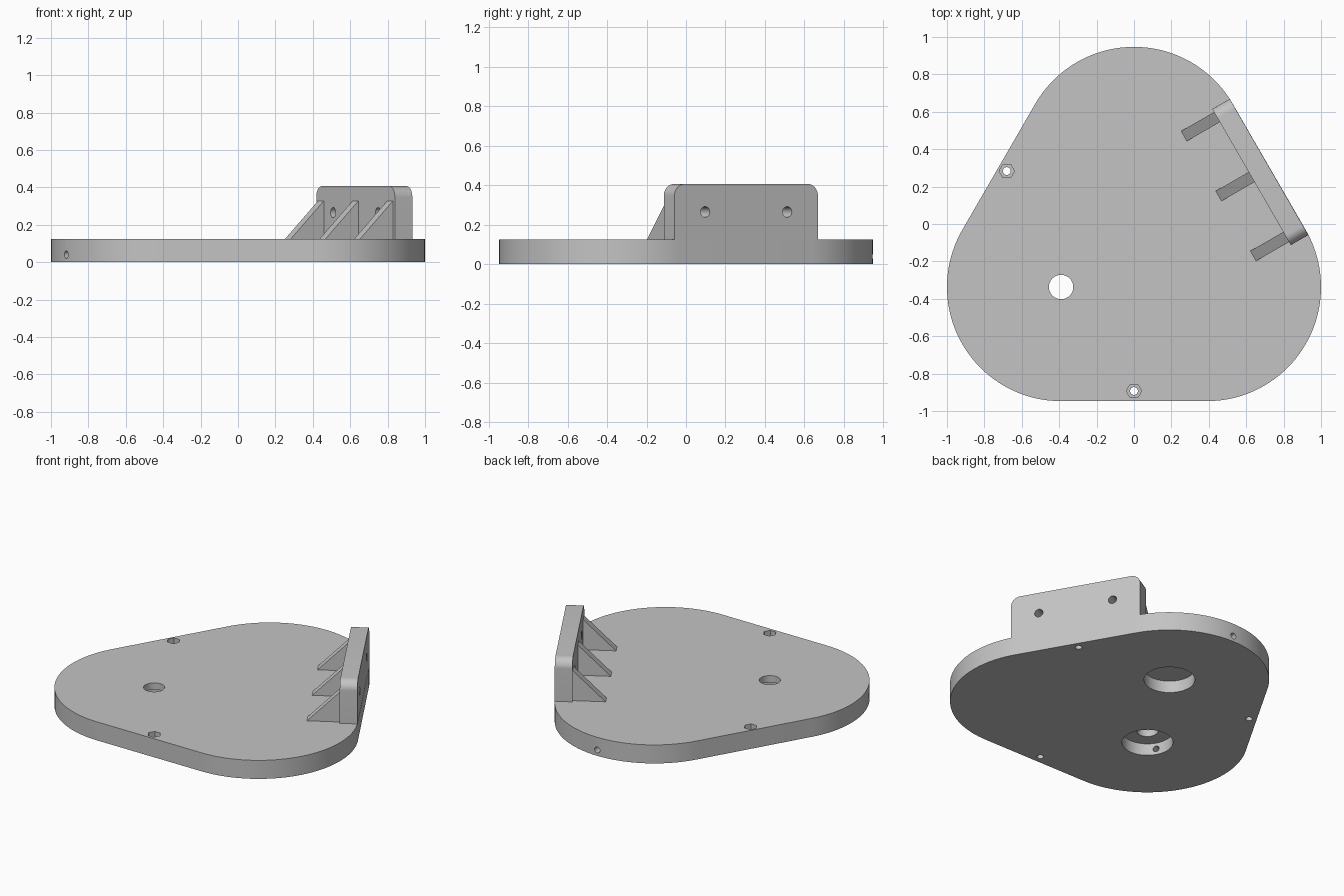
import bpy, bmesh
from math import sin, cos, radians, pi
from mathutils import Matrix, Vector

if "Cube" in bpy.data.objects:
    bpy.data.objects.remove(bpy.data.objects["Cube"], do_unlink=True)

grey = bpy.data.materials.new("plain grey")
grey.use_nodes = True
grey.diffuse_color = (0.55, 0.55, 0.55, 1)
grey.node_tree.nodes["Principled BSDF"].inputs["Base Color"].default_value = grey.diffuse_color

THICK = 0.125       # plate thickness
ROUND = 0.61        # plate corner radius
CORNERS = [Vector((0.39, -0.337, 0)), Vector((0, 0.337, 0)), Vector((-0.39, -0.337, 0))]


def prism(name, outline, depth, matrix=Matrix()):
    """Extrude a closed xy outline upward by depth, then place it."""
    bm = bmesh.new()
    face = bm.faces.new([bm.verts.new((x, y, 0)) for x, y in outline])
    top = bmesh.ops.extrude_face_region(bm, geom=[face])
    bmesh.ops.translate(bm, vec=(0, 0, depth),
                        verts=[v for v in top["geom"] if isinstance(v, bmesh.types.BMVert)])
    bmesh.ops.recalc_face_normals(bm, faces=bm.faces)
    mesh = bpy.data.meshes.new(name)
    bm.to_mesh(mesh)
    bm.free()
    mesh.materials.append(grey)
    obj = bpy.data.objects.new(name, mesh)
    obj.matrix_world = matrix
    bpy.context.collection.objects.link(obj)
    return obj


def arc(cx, cy, r, start, end, steps):
    return [(cx + r * cos(radians(start + (end - start) * i / steps)),
             cy + r * sin(radians(start + (end - start) * i / steps))) for i in range(steps + 1)]


def circle(r, sides=48):
    return arc(0, 0, r, 0, 360, sides)[:-1]


def activate(obj):
    bpy.context.view_layer.update()
    bpy.ops.object.select_all(action="DESELECT")
    obj.select_set(True)
    bpy.context.view_layer.objects.active = obj


def cut(target, outline, depth, matrix):
    """Subtract a prism from the target."""
    cutter = prism("cutter", outline, depth, matrix)
    cutter.hide_render = True
    activate(target)
    mod = target.modifiers.new("cut", "BOOLEAN")
    mod.operation, mod.solver, mod.object = "DIFFERENCE", "EXACT", cutter
    bpy.ops.object.modifier_apply(modifier=mod.name)
    bpy.data.objects.remove(cutter, do_unlink=True)


def at(x, y, z):
    return Matrix.Translation((x, y, z))


# Rounded triangular base plate
outline = []
for i, c in enumerate(CORNERS):
    outline += arc(c.x, c.y, ROUND, -90 + 120 * i, 30 + 120 * i, 40)
plate = prism("base_plate", outline, THICK)

# Round pockets underneath, each with a radial hole through the rim
for c, angle in ((CORNERS[1], 90), (CORNERS[2], 210)):
    cut(plate, circle(0.156), 0.18, at(c.x, c.y, -0.1))
    a = radians(angle)
    outward = Vector((cos(a), sin(a), 0))
    turn = outward.to_track_quat("Z", "Y").to_matrix().to_4x4()
    cut(plate, circle(0.02, 24), 0.6, Matrix.Translation(c + outward * 0.1 + Vector((0, 0, 0.04))) @ turn)

# Shaft hole above one pocket
cut(plate, circle(0.065), 0.4, at(CORNERS[2].x, CORNERS[2].y, -0.1))

# Bolt holes at the middle of each side, with hexagonal nut recesses on the open sides
for x, y, has_recess in ((0, -0.893, True), (-0.68, 0.283, True), (0.68, 0.283, False)):
    cut(plate, circle(0.021, 24), 0.4, at(x, y, -0.1))
    if has_recess:
        cut(plate, circle(0.041, 6), 0.2, at(x, y, THICK - 0.06))

# Frame on the right-hand slanted edge: local x along the edge, y up, z outward
outward = Vector((cos(pi / 6), 0.5, 0))
along = Vector((-0.5, cos(pi / 6), 0))
origin = Vector((0.722, 0.305, THICK))
edge_frame = Matrix((along, (0, 0, 1), outward)).transposed().to_4x4()
edge_frame.translation = origin

# Upright tab with rounded top corners and two screw holes
HALF, TALL, CORNER, TAB = 0.42, 0.282, 0.06, 0.108
tab_outline = ([(-HALF, 0), (HALF, 0)]
               + arc(HALF - CORNER, TALL - CORNER, CORNER, 0, 90, 12)
               + arc(CORNER - HALF, TALL - CORNER, CORNER, 90, 180, 12))
tab = prism("upright_tab", tab_outline, TAB, edge_frame @ at(0, 0, -TAB))
for side in (-1, 1):
    cut(tab, circle(0.027, 32), 0.4, edge_frame @ at(side * 0.24, 0.14, -0.25))

# Triangular ribs bracing the tab: local x inward, y up, z along the edge
rib_frame = Matrix((-outward, (0, 0, 1), -along)).transposed().to_4x4()
parts = [plate, tab]
for name, offset in (("front_rib", -0.37), ("middle_rib", 0), ("back_rib", 0.37)):
    rib_frame.translation = origin - outward * TAB + along * (offset + 0.031)
    parts.append(prism(name, [(0, 0), (0.203, 0), (0, 0.203)], 0.062, rib_frame))

for obj in parts:
    activate(obj)
    bpy.ops.object.shade_smooth_by_angle(angle=radians(30))
